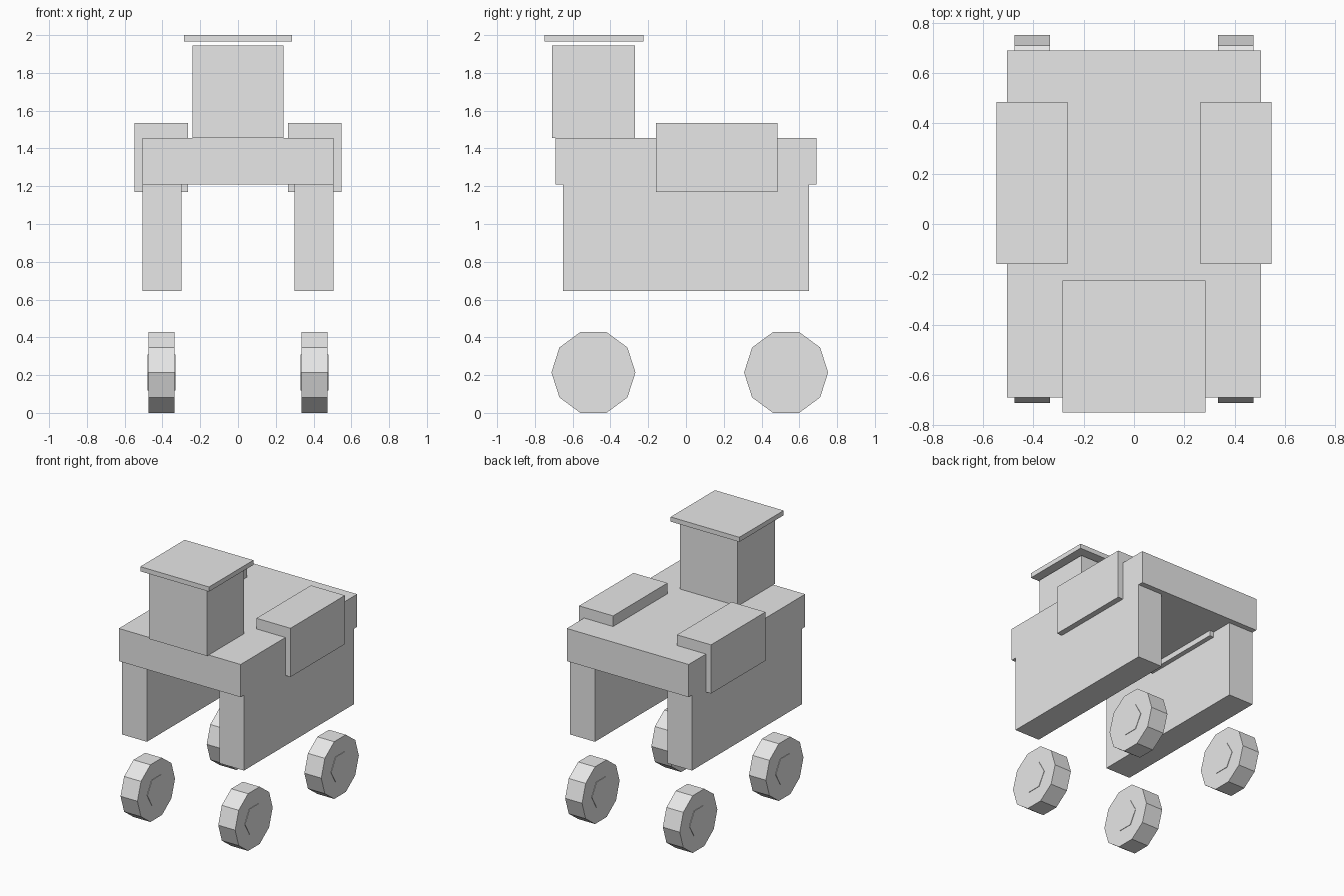
import bpy
import math

cube = bpy.data.objects.get("Cube")
if cube:
    bpy.data.objects.remove(cube, do_unlink=True)

grey = bpy.data.materials.new("light_grey")
grey.use_nodes = True
grey.diffuse_color = (0.8, 0.8, 0.8, 1)
grey.node_tree.nodes["Principled BSDF"].inputs["Base Color"].default_value = (0.8, 0.8, 0.8, 1)


def finish(name):
    obj = bpy.context.object
    obj.name = name
    obj.data.materials.append(grey)
    return obj


def box(name, low, high):
    centre = [(a + b) / 2 for a, b in zip(low, high)]
    bpy.ops.mesh.primitive_cube_add(size=1, location=centre)
    obj = finish(name)
    obj.scale = [b - a for a, b in zip(low, high)]
    return obj


def disc(name, sides, radius, width, centre):
    # Axle along x, with one corner pointing to the front
    bpy.ops.mesh.primitive_cylinder_add(
        vertices=sides, radius=radius, depth=width, location=centre,
        rotation=(math.pi / 2, 0, math.pi / 2))
    obj = finish(name)
    # Turn the mesh so that flat sides face up and down
    turn = math.pi / 2
    for v in obj.data.vertices:
        x, y = v.co.x, v.co.y
        v.co.x = x * math.cos(turn) - y * math.sin(turn)
        v.co.y = x * math.sin(turn) + y * math.cos(turn)
    return obj


# Body, cabin and roof
box("deck", (-0.505, -0.69, 1.21), (0.505, 0.69, 1.455))
box("cabin", (-0.24, -0.71, 1.455), (0.24, -0.27, 1.945))
box("roof", (-0.285, -0.75, 1.965), (0.285, -0.225, 2.0))

for side, s in (("left", 1), ("right", -1)):
    # Side walls and shoulder pods
    inner, outer = sorted((0.30 * s, 0.505 * s))
    box(side + "_wall", (inner, -0.65, 0.645), (outer, 0.65, 1.21))
    inner, outer = sorted((0.265 * s, 0.547 * s))
    box(side + "_pod", (inner, -0.16, 1.17), (outer, 0.485, 1.535))

    # Wheels with thin hexagonal hubs on both faces
    for end, y in (("front", -0.49), ("rear", 0.53)):
        centre = (0.405 * s, y, 0.214)
        wheel = disc(f"{end}_{side}_wheel", 10, 0.2225, 0.14, centre)
        wheel.scale.y = 1.012
        disc(f"{end}_{side}_hub", 6, 0.11, 0.147, centre)
